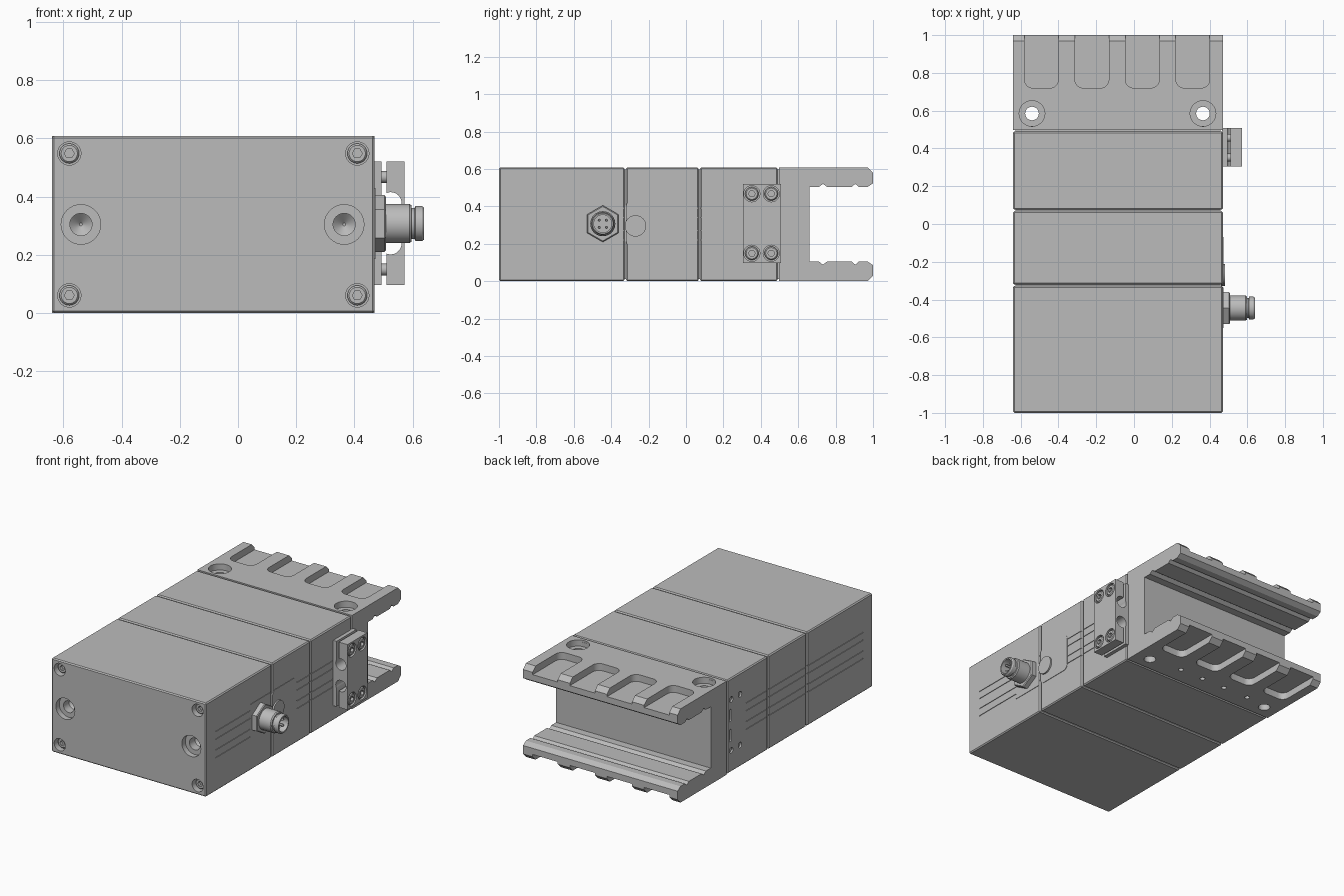
import bpy, bmesh
from math import sin, cos, pi, radians

cube = bpy.data.objects.get("Cube")
if cube:
    bpy.data.objects.remove(cube)

grey = bpy.data.materials.new("satin_grey")
grey.use_nodes = True
grey.diffuse_color = (0.5, 0.5, 0.5, 1)
grey.node_tree.nodes["Principled BSDF"].inputs["Base Color"].default_value = (0.5, 0.5, 0.5, 1)

L, R, TOP = -0.64, 0.47, 0.608      # body sides and height
MID = TOP / 2
MAP = {"x": lambda u, v, h: (h, u, v),
       "y": lambda u, v, h: (u, h, v),
       "z": lambda u, v, h: (u, v, h)}


def loft(name, rings, axis):
    """Skin a list of (outline, height) rings along an axis and cap both ends."""
    bm = bmesh.new()
    loops = [[bm.verts.new(MAP[axis](u, v, h)) for u, v in pts] for pts, h in rings]
    n = len(loops[0])
    for a, b in zip(loops, loops[1:]):
        for i in range(n):
            j = (i + 1) % n
            bm.faces.new((a[i], a[j], b[j], b[i]))
    bm.faces.new(loops[0])
    bm.faces.new(loops[-1])
    bmesh.ops.recalc_face_normals(bm, faces=bm.faces)
    me = bpy.data.meshes.new(name)
    bm.to_mesh(me)
    bm.free()
    me.materials.append(grey)
    ob = bpy.data.objects.new(name, me)
    bpy.context.collection.objects.link(ob)
    return ob


def prism(name, pts, a, b, axis):
    return loft(name, [(pts, a), (pts, b)], axis)


def circle(u, v, r, n=32, turn=0.0):
    return [(u + r * cos(2 * pi * i / n + turn), v + r * sin(2 * pi * i / n + turn)) for i in range(n)]


def lathe(name, u, v, profile, axis, n=32):
    return loft(name, [(circle(u, v, r, n), h) for r, h in profile], axis)


def rect(u0, u1, v0, v1):
    return [(u0, v0), (u1, v0), (u1, v1), (u0, v1)]


def round_rect(u0, u1, v0, v1, r, n=6):
    pts = []
    corners = [(u1 - r, v1 - r), (u0 + r, v1 - r), (u0 + r, v0 + r), (u1 - r, v0 + r)]
    for k, (u, v) in enumerate(corners):
        for i in range(n + 1):
            a = pi / 2 * (k + i / n)
            pts.append((u + r * cos(a), v + r * sin(a)))
    return pts


def bake(ob):
    """Apply all modifiers to the mesh."""
    dg = bpy.context.evaluated_depsgraph_get()
    me = bpy.data.meshes.new_from_object(ob.evaluated_get(dg))
    ob.modifiers.clear()
    ob.data = me


def cut(ob, *cutters):
    for c in cutters:
        m = ob.modifiers.new("cut", "BOOLEAN")
        m.operation, m.solver, m.object = "DIFFERENCE", "EXACT", c
    bake(ob)
    for c in cutters:
        bpy.data.objects.remove(c)


def bevel(ob, width):
    m = ob.modifiers.new("bevel", "BEVEL")
    m.width, m.segments = width, 1
    bake(ob)


def screw(name, u, v, r, low, high, axis):
    """Socket head screw whose top face lies at `high`."""
    step = 1 if high > low else -1
    head = lathe(name, u, v, [(r, low), (r, high - step * 0.006), (r - 0.006, high)], axis)
    cut(head, prism("socket", circle(u, v, r * 0.5, 6), high - step * 0.02, high + step * 0.02, axis))


# Housing blocks, with a core closing the joints between them
sections = {}
for name, y0, y1 in (("front_housing", -1, -0.328), ("middle_housing", -0.32, 0.068),
                     ("rear_housing", 0.076, 0.49)):
    sections[name] = prism(name, rect(L, R, 0, TOP), y0, y1, "y")
    bevel(sections[name], 0.007)
inset = 0.012
prism("housing_core", rect(L + inset, R - inset, inset, TOP - inset), -0.4, 0.52, "y")

# Thin grooves along both sides
spans = {"front_housing": (-0.9, -0.2), "middle_housing": (-0.4, 0.2), "rear_housing": (0, 0.3)}
for name, (y0, y1) in spans.items():
    cut(sections[name], *[prism("groove", rect(x - 0.004, x + 0.004, z - 0.003, z + 0.003), y0, y1, "y")
                          for x in (L, R) for z in (0.22, 0.27, 0.34, 0.39)])

# Front face: corner screws and two countersunk mounting holes
front = sections["front_housing"]
corners = [(x, z) for x in (-0.58, 0.41) for z in (0.06, TOP - 0.06)]
cut(front, *[lathe("bore", x, z, [(0.04, -1.1), (0.04, -0.95)], "y") for x, z in corners],
    *[lathe("mount", x, MID, [(0.068, -1.1), (0.068, -0.965), (0.038, -0.965),
                              (0.038, -0.91), (0.005, -0.88)], "y") for x in (-0.54, 0.365)])
for x, z in corners:
    screw("corner_screw", x, z, 0.034, -0.95, -0.975, "y")

# Small screw holes on the left-hand wall of the rear housing
cut(sections["rear_housing"],
    *[lathe("pin_hole", y, z, [(0.018, L - 0.1), (0.018, L + 0.011)], "x", 16)
      for y in (0.36, 0.45) for z in (0.14, 0.47)],
    *[prism("slot", round_rect(0.45, 0.47, z, z + 0.08, 0.009), L - 0.1, L + 0.011, "x")
      for z in (0.2, 0.33)])

# Jaw: half profile with two V grooves, mirrored about the mid height
half = [(0.498, 0), (0.97, 0), (1, 0.03), (1, 0.085), (0.97, 0.105), (0.925, 0.105), (0.905, 0.088),
        (0.885, 0.105), (0.755, 0.105), (0.732, 0.088), (0.71, 0.105), (0.66, 0.105)]
jaw = prism("jaw", half + [(y, TOP - z) for y, z in reversed(half)], L, R, "x")
pockets = []
for i in range(4):
    x = -0.49 + 0.267 * i
    outline = round_rect(x - 0.09, x + 0.09, 0.72, 1.2, 0.045)
    pockets += [prism("pocket", outline, a, b, "z") for a, b in ((-0.1, 0.045), (TOP - 0.045, TOP + 0.1))]
cut(jaw, *pockets)
cut(jaw, *[lathe("through_hole", x, 0.585, [(0.036, -0.1), (0.036, TOP - 0.04), (0.068, TOP - 0.04),
                                            (0.068, TOP + 0.1)], "z") for x in (-0.54, 0.365)],
    *[lathe("port", x, 0.61, [(0.016, -0.1), (0.016, 0.04)], "z", 16) for x in (0.14, -0.03, -0.2, -0.385)])

# Side cover plates and round button
prism("side_plate", round_rect(-0.32, -0.07, 0.185, 0.43, 0.03), R - 0.01, R + 0.003, "x")
prism("connector_plate", rect(-0.55, -0.335, 0.185, 0.43), R - 0.01, R + 0.003, "x")
lathe("round_button", -0.27, 0.295, [(0.057, R - 0.01), (0.057, R + 0.013)], "x")

# Cable connector: hex nut, hollow barrel and four pins
CY, CZ = -0.445, 0.307
hexa = lambda r: circle(CY, CZ, r, 6, pi / 2)
loft("connector_nut", [(hexa(0.098), R - 0.01), (hexa(0.098), 0.503), (hexa(0.092), 0.508)], "x")
lathe("connector_barrel", CY, CZ,
      [(0.067, 0.5), (0.067, 0.59), (0.062, 0.597), (0.053, 0.597), (0.053, 0.607), (0.06, 0.61),
       (0.06, 0.632), (0.055, 0.64), (0.047, 0.64), (0.047, 0.57)], "x", 40)
for u, v in circle(CY, CZ, 0.027, 4, pi / 4):
    lathe("connector_pin", u, v, [(0.008, 0.56), (0.008, 0.62), (0.004, 0.626)], "x", 12)

# Two clamp blocks, mirrored in height, each with a keyhole slot and two screws
for flip in (False, True):
    h = lambda z: TOP + 0.008 - z if flip else z
    span = lambda a, b: sorted((h(a), h(b)))
    clamp = prism("clamp_block", rect(R - 0.005, 0.573, *span(0.308, 0.52)), 0.305, 0.508, "y")
    cut(clamp, lathe("cable_hole", 0.525, h(0.378), [(0.037, 0.2), (0.037, 0.6)], "y"))
    cut(clamp, prism("slit", rect(0.494, 0.511, *span(0.39, 0.6)), 0.2, 0.6, "y"))
    cut(clamp, *[lathe("bore", y, h(0.467), [(0.043, 0.555), (0.043, 0.6)], "x") for y in (0.352, 0.456)])
    for y in (0.352, 0.456):
        screw("clamp_screw", y, h(0.467), 0.036, 0.55, 0.572, "x")
        lathe("clamp_screw_shank", y, h(0.467), [(0.02, R - 0.005), (0.02, 0.555)], "x", 20)

# Smooth round surfaces, keep hard edges crisp
for ob in bpy.context.collection.objects:
    if ob.type == "MESH" and grey.name in ob.data.materials:
        ob.data.shade_smooth()
        ob.data.set_sharp_from_angle(angle=radians(30))
